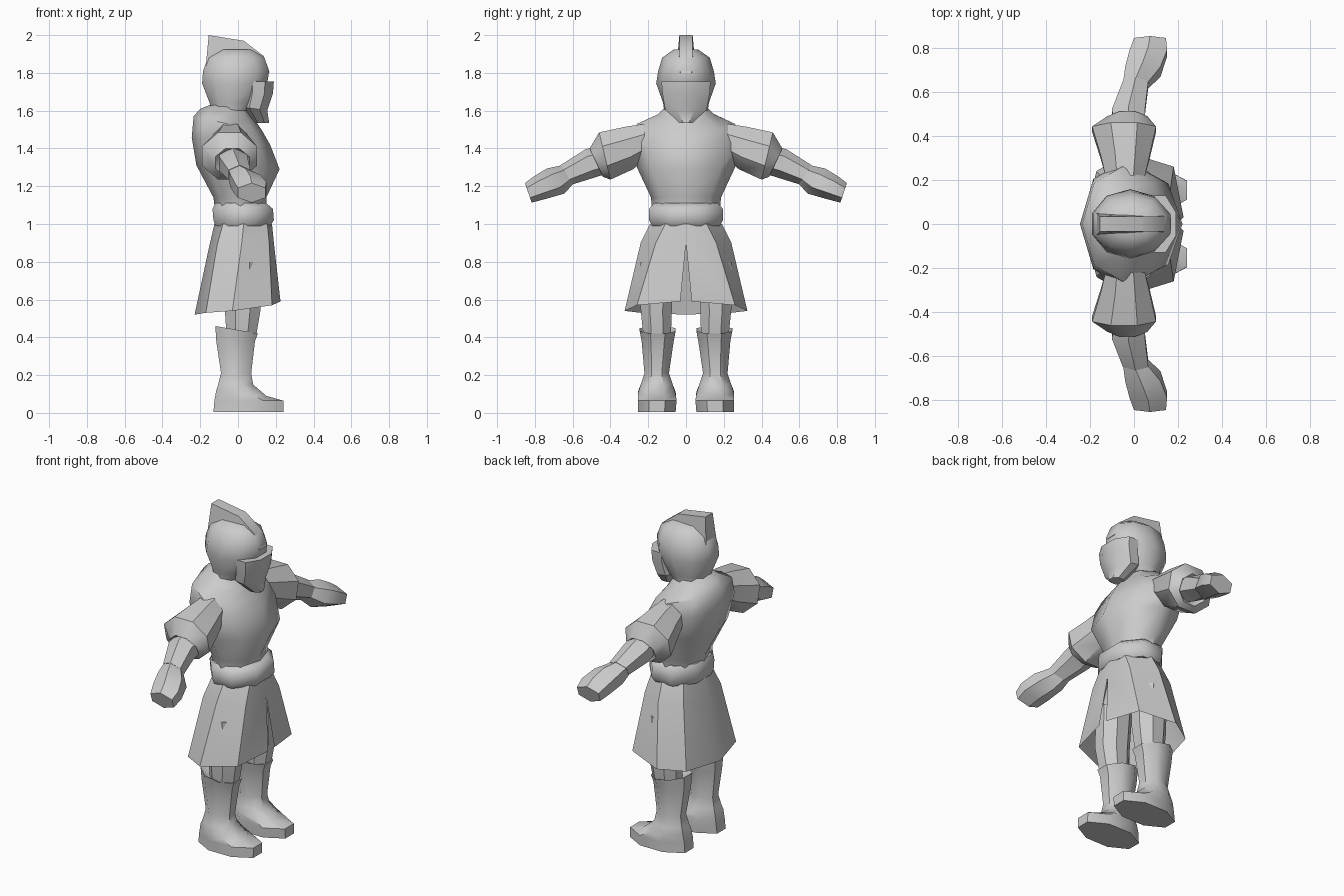
import bpy, bmesh, math
from mathutils import Vector

if "Cube" in bpy.data.objects:
    bpy.data.objects.remove(bpy.data.objects["Cube"])


def finish(bm, name, mirror=False, angle=40):
    bmesh.ops.recalc_face_normals(bm, faces=bm.faces)
    me = bpy.data.meshes.new(name)
    bm.to_mesh(me)
    bm.free()
    ob = bpy.data.objects.new(name, me)
    bpy.context.collection.objects.link(ob)
    bpy.ops.object.select_all(action='DESELECT')
    ob.select_set(True)
    bpy.context.view_layer.objects.active = ob
    bpy.ops.object.shade_smooth_by_angle(angle=math.radians(angle))
    if mirror:
        m = ob.modifiers.new("Mirror", 'MIRROR')
        m.use_axis = (False, True, False)
    return ob


def loft(name, rings, n=8, flat=True, mirror=False, angle=40):
    """Skin rings given as (centre, half-axis u, half-axis v)."""
    bm = bmesh.new()
    off, k = (0.5, 1 / math.cos(math.pi / n)) if flat else (0, 1)
    loops = []
    for c, u, v in rings:
        loops.append([bm.verts.new(c + u * k * math.cos((i + off) * math.tau / n)
                                   + v * k * math.sin((i + off) * math.tau / n))
                      for i in range(n)])
    for a, b in zip(loops, loops[1:]):
        for i in range(n):
            j = (i + 1) % n
            bm.faces.new((a[i], a[j], b[j], b[i]))
    bm.faces.new(loops[0])
    bm.faces.new(loops[-1])
    return finish(bm, name, mirror, angle)


def level(x0, x1, y0, y1, z, tilt=0):
    """Horizontal ring from its extents; tilt raises the front edge."""
    return (Vector(((x0 + x1) / 2, (y0 + y1) / 2, z)),
            Vector(((x1 - x0) / 2, 0, tilt)), Vector((0, (y1 - y0) / 2, 0)))


def cuff(x0, x1, yt, zt, yb, zb):
    """Arm ring from its x extents and its top and bottom points in y, z."""
    return (Vector(((x0 + x1) / 2, (yt + yb) / 2, (zt + zb) / 2)),
            Vector(((x1 - x0) / 2, 0, 0)), Vector((0, (yt - yb) / 2, (zt - zb) / 2)))


# torso with a ridged chest and sloping shoulders
loft("torso", [level(x0, x1, -w, w, z, t) for x0, x1, w, z, t in (
    (-.12, .15, .18, 1.06, 0), (-.13, .15, .185, 1.14, 0),
    (-.22, .22, .26, 1.30, -.01), (-.245, .17, .29, 1.44, -.02),
    (-.235, .13, .26, 1.53, -.04), (-.20, .09, .15, 1.58, -.03),
    (-.15, .04, .10, 1.63, 0))], flat=False, n=8, angle=50)

# belt
loft("belt", [level(x0, x1, -w, w, z) for x0, x1, w, z in (
    (-.12, .17, .18, .99), (-.13, .19, .195, 1.02),
    (-.135, .185, .195, 1.08), (-.12, .15, .17, 1.11))], angle=50)

# skirt: one half-sheet, open at the front slit, mirrored
bm = bmesh.new()
rows = [
    [(.18, 0, 1.0), (.155, .11, 1.0), (.03, .19, 1.0), (-.08, .14, 1.0), (-.125, 0, 1.0)],
    [(.19, 0, .90), (.165, .16, .90), (.02, .24, .90), (-.11, .18, .89), (-.155, 0, .87)],
    [(.225, .03, .59), (.18, .26, .57), (-.03, .325, .54), (-.17, .24, .53), (-.23, 0, .52)]]
grid = [[bm.verts.new(p) for p in r] for r in rows]
for a, b in zip(grid, grid[1:]):
    for i in range(4):
        bm.faces.new((a[i], b[i], b[i + 1], a[i + 1]))
finish(bm, "skirt", mirror=True)

# legs, from the hidden thigh down into the boot
loft("leg", [level(-.08, .12, .06, .24, .80), level(-.07, .12, .075, .24, .55),
             level(-.06, .095, .08, .225, .40)], mirror=True)
loft("boot", [level(*s) for s in (
    (-.06, .09, .085, .22, .42), (-.12, .105, .055, .245, .44, -.02),
    (-.115, .09, .065, .235, .38), (-.09, .07, .09, .22, .21),
    (-.105, .08, .07, .24, .15), (-.115, .15, .055, .255, .105, -.015),
    (-.125, .24, .05, .255, .065), (-.13, .24, .055, .255, .005))],
    mirror=True, angle=45)

# puffed sleeves
loft("sleeve", [cuff(*s) for s in (
    (-.13, .05, .22, 1.53, .22, 1.34), (-.15, .07, .32, 1.515, .28, 1.29),
    (-.19, .10, .46, 1.485, .40, 1.235), (-.12, .06, .51, 1.40, .44, 1.25),
    (-.09, .04, .47, 1.38, .43, 1.28))], mirror=True)

# forearm and closed hand
loft("forearm", [cuff(*s) for s in (
    (-.09, .05, .44, 1.41, .41, 1.28), (-.10, .05, .53, 1.385, .49, 1.255),
    (-.05, .065, .66, 1.305, .61, 1.215))], n=6, mirror=True)
loft("hand", [cuff(*s) for s in (
    (-.05, .06, .65, 1.305, .60, 1.22), (-.04, .12, .73, 1.285, .65, 1.17),
    (-.02, .15, .80, 1.245, .75, 1.14), (0, .145, .85, 1.21, .82, 1.12))],
    n=6, mirror=True)

# helmet shell
loft("helmet", [level(x0, x1, -w, w, z, t) for x0, x1, w, z, t in (
    (-.14, .06, .11, 1.60, 0), (-.15, .10, .115, 1.64, 0),
    (-.19, .155, .15, 1.745, 0), (-.185, .165, .14, 1.81, 0),
    (-.16, .14, .12, 1.88, 0), (-.10, .08, .06, 1.925, 0))], n=10, angle=50)

# face guard narrowing to a pointed chin
loft("face_guard", [level(x0, x1, -w, w, z, t) for x0, x1, w, z, t in (
    (.03, .19, .13, 1.755, 0), (.03, .185, .125, 1.69, 0),
    (.02, .155, .11, 1.61, -.01), (.08, .165, .035, 1.535, 0))], angle=35)

# crest along the crown, widening at its foot
bm = bmesh.new()
profile = [(-.17, 1.84, .05), (-.155, 2.0, .035), (.03, 1.97, .035),
           (.135, 1.89, .035), (.168, 1.80, .03), (.10, 1.82, .05)]
sides = [[bm.verts.new((x, s * w, z)) for x, z, w in profile] for s in (1, -1)]
for s in sides:
    bm.faces.new(s)
for i in range(len(profile)):
    j = (i + 1) % len(profile)
    bm.faces.new((sides[0][i], sides[0][j], sides[1][j], sides[1][i]))
finish(bm, "crest", angle=35)
